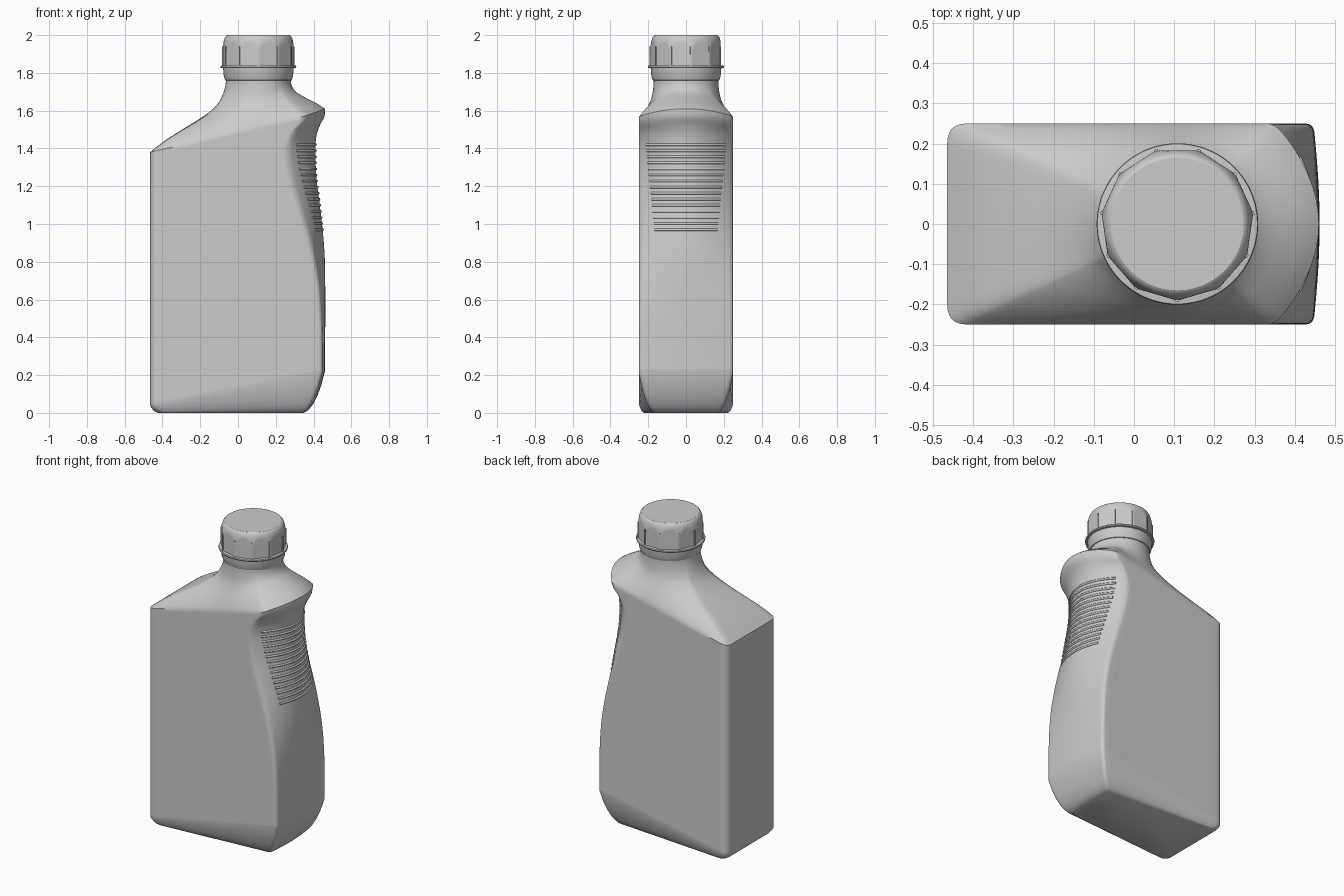
import bpy, bmesh, math
from mathutils import Vector

if "Cube" in bpy.data.objects:
    bpy.data.objects.remove(bpy.data.objects["Cube"])

NECK_X = 0.108

# Profiles of the handle side: crease with the flat faces, and the centre line
EDGE = [(0.2, .447), (.5, .443), (.7, .425), (.9, .382), (1.1, .322), (1.25, .28), (1.37, .265),
        (1.44, .275), (1.5, .305), (1.535, .338), (1.57, .35), (1.62, .35)]
MID = [(0.2, .46), (.5, .462), (.8, .46), (.95, .45), (1.1, .433), (1.25, .415), (1.4, .41),
       (1.47, .416), (1.53, .437), (1.565, .457), (1.61, .46), (1.63, .46)]


def interp(tab, z):
    """Smooth cubic interpolation through a small table."""
    z = min(max(z, tab[0][0]), tab[-1][0])
    n = len(tab)

    def slope(i):
        a, b = tab[max(i - 1, 0)], tab[min(i + 1, n - 1)]
        return (b[1] - a[1]) / (b[0] - a[0])
    for i in range(n - 1):
        (z0, x0), (z1, x1) = tab[i], tab[i + 1]
        if z <= z1:
            h = z1 - z0
            t = (z - z0) / h
            return (x0 * (1 + 2 * t) * (1 - t) ** 2 + h * slope(i) * t * (1 - t) ** 2
                    + x1 * t * t * (3 - 2 * t) + h * slope(i + 1) * t * t * (t - 1))


def grip(u, z):
    """Point on the bowed handle side, u from -1 to 1 across the depth."""
    m = interp(MID, z)
    return Vector((m - (m - interp(EDGE, z)) * u * u, .25 * u, z))


def line(a, b, n):
    return [a.lerp(b, i / n) for i in range(n)]


def fillet(a, p, b, n=6):
    return [a.lerp(p, i / n).lerp(p.lerp(b, i / n), i / n) for i in range(n)]


def body_ring(v):
    """Tilted cross-section, built as a half and mirrored in y."""
    zl, zr, zc = .04 + 1.34 * v, .22 + 1.35 * v, .22 + 1.39 * v

    def side(u):
        return grip(u, zr + (zc - zr) * (1 - u * u))
    L, R = Vector((-.465, -.25, zl)), side(-1)
    d = (R - L).normalized()
    back = Vector((0, .05, 0))
    f0, f1, s0 = L + d * .05, R - d * .022, side(-.91)
    half = line(Vector((-.465, 0, zl)), L + back, 6) + fillet(L + back, L, f0)
    half += line(f0, f1, 22) + fillet(f1, R, s0)
    half += [side(-.91 * (1 - i / 12)) for i in range(13)]
    return half + [Vector((p.x, -p.y, p.z)) for p in half[-2:0:-1]]


def make_object(name, bm, angle=35):
    bmesh.ops.recalc_face_normals(bm, faces=bm.faces)
    me = bpy.data.meshes.new(name)
    bm.to_mesh(me)
    bm.free()
    ob = bpy.data.objects.new(name, me)
    bpy.context.collection.objects.link(ob)
    bpy.ops.object.select_all(action='DESELECT')
    ob.select_set(True)
    bpy.context.view_layer.objects.active = ob
    bpy.ops.object.shade_smooth_by_angle(angle=math.radians(angle))
    return ob


def loft(name, rings, angle=35):
    bm = bmesh.new()
    vs = [[bm.verts.new(p) for p in r] for r in rings]
    n = len(vs[0])
    for a, b in zip(vs, vs[1:]):
        for i in range(n):
            j = (i + 1) % n
            bm.faces.new((a[i], a[j], b[j], b[i]))
    bm.faces.new(vs[0][::-1])
    bm.faces.new(vs[-1])
    return make_object(name, bm, angle)


# Bottle body: tapered base, walls, flared shoulder, neck
rings = []
first, last = body_ring(0), body_ring(1)
for t, zf in [(1, 0), (.8, .05), (.66, .13), (.52, .23), (.34, .42), (.17, .66)]:
    ring = []
    for p in first:
        s = (p.x + .465) / .925
        q = Vector((-.42 + .765 * s, p.y / .25 * (.225 - .06 * s), 0))
        r = p.lerp(q, t)
        r.z = p.z * zf
        ring.append(r)
    rings.append(ring)
rings += [body_ring(i / 80) for i in range(81)]
FLARE = [(0, 0), (.16, .14), (.4, .31), (.67, .49), (.85, .64), (.93, .76), (.98, .89), (1, 1)]
for i in range(1, 19):
    t = 1 - (1 - i / 18) ** 1.5
    ring = []
    for p in last:
        a = math.atan2(p.y, p.x - NECK_X)
        q = Vector((NECK_X + .172 * math.cos(a), .172 * math.sin(a), 1.75))
        r = p.lerp(q, t)
        r.z = p.z + (1.75 - p.z) * interp(FLARE, t)
        ring.append(r)
    rings.append(ring)
rings.append([Vector((p.x, p.y, 1.78)) for p in rings[-1]])
loft("bottle_body", rings)


def circle(r, z, n=88):
    return [Vector((NECK_X + r * math.cos(k * math.tau / n), r * math.sin(k * math.tau / n), z))
            for k in range(n)]


# Tamper band and flange beneath the cap
loft("tamper_band", [circle(r, z) for r, z in
     [(.166, 1.757), (.176, 1.762), (.183, 1.78), (.187, 1.825), (.199, 1.826),
      (.201, 1.832), (.199, 1.838), (.186, 1.84)]])

# Screw cap: rounded profile cut by eleven flats that arch out near the top
SIDES, SEG = 11, 16
step = math.tau / SIDES
CAP = [(1.838, .192), (1.9, .191), (1.94, .188), (1.97, .183), (1.985, .178), (1.995, .172), (2.0, .165)]
zs = [1.838 + .012 * i for i in range(13)] + [1.988, 1.993, 1.997, 2.0]
cap = []
for z in zs:
    ring = []
    for k in range(SIDES * SEG):
        a = k * step / SEG
        flat = .183 / math.cos(a % step - step / 2)
        r = min(interp(CAP, z), flat)
        b = a - math.pi / 2
        ring.append(Vector((NECK_X + r * math.cos(b), r * math.sin(b), z)))
    cap.append(ring)
loft("screw_cap", cap, 30)

# Small upright ribs on the cap corners
bm = bmesh.new()
for k in range(SIDES):
    a = k * step - math.pi / 2
    res = bmesh.ops.create_cube(bm, size=1)['verts']
    for v in res:
        x, y = .186 + v.co.x * .014, v.co.y * .009
        v.co = (NECK_X + x * math.cos(a) - y * math.sin(a),
                x * math.sin(a) + y * math.cos(a), 1.89 + v.co.z * .1)
make_object("cap_ribs", bm)

# Grip ribs following the handle surface
ROWS = 15
cu = bpy.data.curves.new("grip_ribs", 'CURVE')
cu.dimensions = '3D'
cu.bevel_depth = .007
cu.bevel_resolution = 1
cu.use_fill_caps = True
for i in range(ROWS):
    f = i / (ROWS - 1)
    z, w = .97 + .45 * f, .66 + .18 * f
    sp = cu.splines.new('POLY')
    sp.points.add(16)
    for j, pt in enumerate(sp.points):
        pt.co = (*grip(w * (j / 8 - 1), z), 1)
ribs = bpy.data.objects.new("grip_ribs", cu)
bpy.context.collection.objects.link(ribs)
